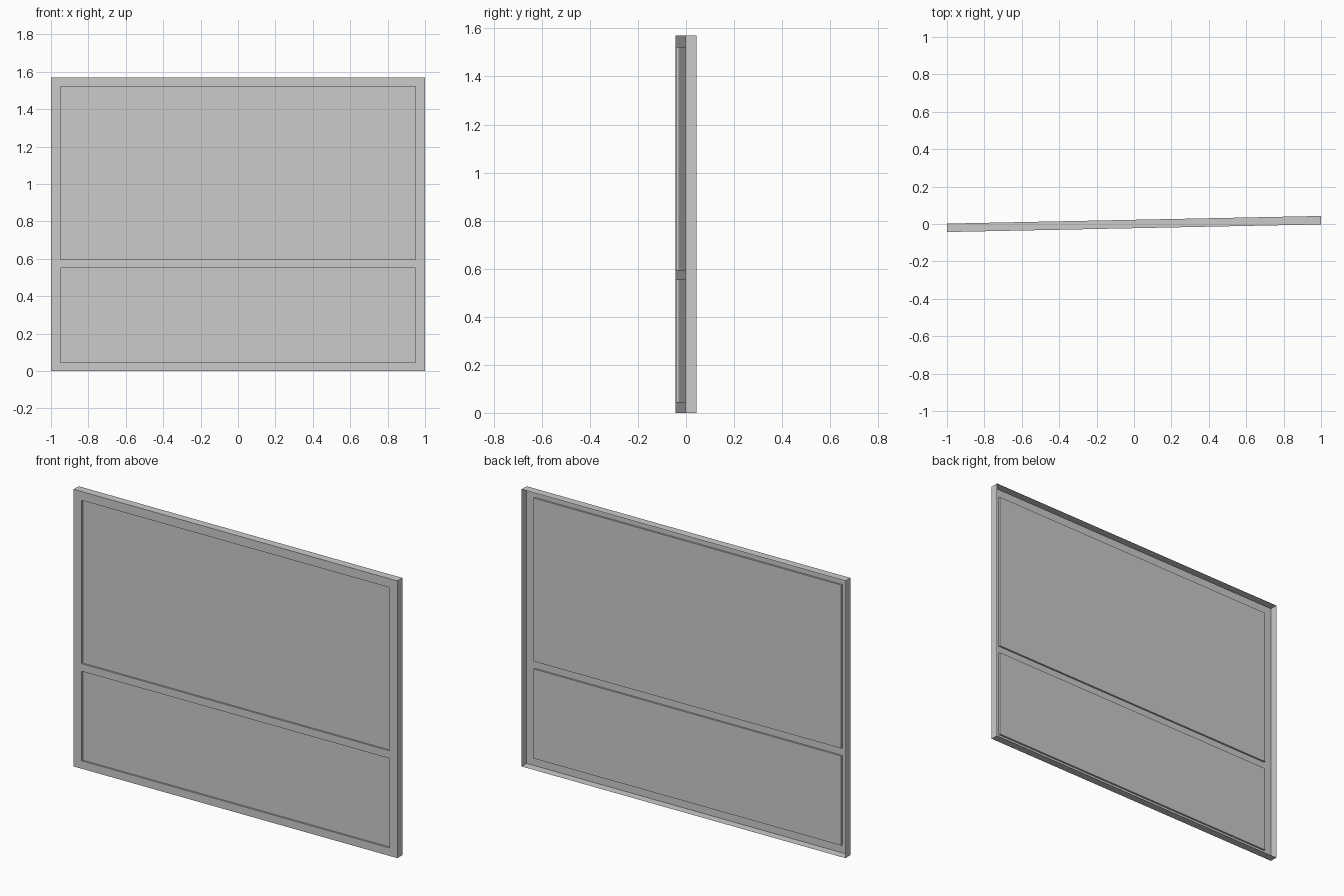
import bpy, bmesh

if "Cube" in bpy.data.objects:
    bpy.data.objects.remove(bpy.data.objects["Cube"])

W, H, T = 1.0, 1.57, 0.045     # half width, height, thickness
SLOPE, RECESS = 0.0205, 0.01   # slight turn about z, panel depth
xs = [-W, -0.95, 0.95, W]
zs = [0, 0.045, 0.552, 0.595, 1.52, H]

def add_object(name, bm):
    # Turn the part with the whole board by sliding depth along x
    for v in bm.verts:
        v.co.y += SLOPE * v.co.x
    mesh = bpy.data.meshes.new(name)
    bm.to_mesh(mesh)
    bm.free()
    ob = bpy.data.objects.new(name, mesh)
    bpy.context.collection.objects.link(ob)
    return ob

def quad(bm, *pts):
    bm.faces.new([bm.verts.new(p) for p in pts])

def rim(bm, x0, x1, z0, z1, y0, y1):
    # Four walls joining a rectangle at depth y0 to one at depth y1
    c = [(x0, z0), (x1, z0), (x1, z1), (x0, z1)]
    for (ax, az), (bx, bz) in zip(c, c[1:] + c[:1]):
        quad(bm, (ax, y0, az), (ax, y1, az), (bx, y1, bz), (bx, y0, bz))

F = -T / 2

# Front frame face with two openings, plus the outer rim; the back is open
bm = bmesh.new()
for i in range(3):
    for j in range(5):
        if i == 1 and j in (1, 3):
            continue
        quad(bm, (xs[i], F, zs[j]), (xs[i+1], F, zs[j]),
             (xs[i+1], F, zs[j+1]), (xs[i], F, zs[j+1]))
rim(bm, -W, W, 0, H, F, T / 2)
bmesh.ops.remove_doubles(bm, verts=bm.verts, dist=1e-5)
bmesh.ops.recalc_face_normals(bm, faces=bm.faces)
if next(f for f in bm.faces if abs(f.normal.y) > 0.9).normal.y > 0:
    bmesh.ops.reverse_faces(bm, faces=bm.faces)
bmesh.ops.dissolve_limit(bm, angle_limit=0.01, verts=bm.verts, edges=bm.edges)
add_object("window_frame", bm)

# Recessed panes with their shallow side walls
for name, j in (("lower_pane", 1), ("upper_pane", 3)):
    bm = bmesh.new()
    x0, x1, z0, z1 = xs[1], xs[2], zs[j], zs[j+1]
    P = F + RECESS
    quad(bm, (x0, P, z0), (x1, P, z0), (x1, P, z1), (x0, P, z1))
    rim(bm, x0, x1, z0, z1, F, P)
    bmesh.ops.remove_doubles(bm, verts=bm.verts, dist=1e-5)
    bmesh.ops.recalc_face_normals(bm, faces=bm.faces)
    if next(f for f in bm.faces if abs(f.normal.y) > 0.9).normal.y > 0:
        bmesh.ops.reverse_faces(bm, faces=bm.faces)
    add_object(name, bm)
